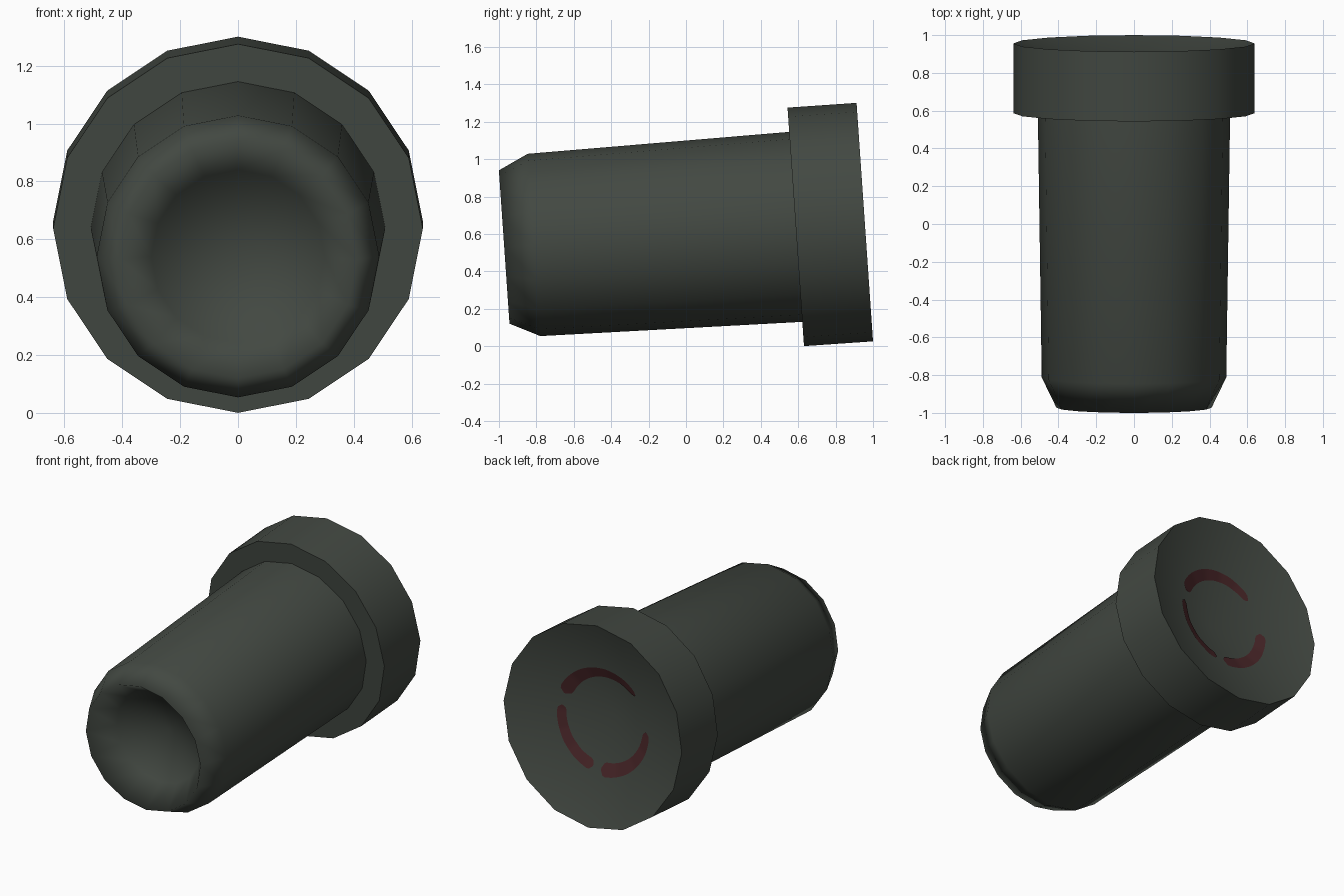
import bpy, bmesh, math
from mathutils import Matrix

if "Cube" in bpy.data.objects:
    bpy.data.objects.remove(bpy.data.objects["Cube"])

SIDES = 16
LENGTH = 1.9325        # along the axis, tip rim to flange rim
FLANGE_R = 0.639
DISH = 0.23            # depth of the dish in the flange back
TILT = math.radians(3.95)
PLACE = Matrix.Translation((0, -0.972, 0.53)) @ Matrix.Rotation(TILT - math.pi / 2, 4, 'X')


def material(name, rgb):
    m = bpy.data.materials.new(name)
    m.diffuse_color = (*rgb, 1)
    m.use_nodes = True
    m.node_tree.nodes["Principled BSDF"].inputs["Base Color"].default_value = m.diffuse_color
    return m


dark = material("dark_grey_green", (0.055, 0.065, 0.054))
red = material("dull_red", (0.062, 0.018, 0.02))


def finish(bm, name, mat, limit):
    for f in bm.faces:
        f.smooth = True
    for e in bm.edges:
        e.smooth = e.calc_face_angle(0) < limit
    bm.transform(PLACE)
    me = bpy.data.meshes.new(name)
    bm.to_mesh(me)
    bm.free()
    me.materials.append(mat)
    ob = bpy.data.objects.new(name, me)
    bpy.context.collection.objects.link(ob)


def lathe(name, profile, limit):
    bm = bmesh.new()
    rings = []
    for r, s in profile:
        rings.append([bm.verts.new((r * math.cos(i * math.tau / SIDES),
                                    r * math.sin(i * math.tau / SIDES), s))
                      for i in range(SIDES)])
    for a, b in zip(rings, rings[1:]):
        for i in range(SIDES):
            j = (i + 1) % SIDES
            bm.faces.new((a[i], a[j], b[j], b[i]))
    bmesh.ops.remove_doubles(bm, verts=bm.verts, dist=1e-5)
    finish(bm, name, dark, limit)


# shaft with a hollowed, soft-rimmed tip
lathe("shaft", [(0, 0.27), (0.30, 0.16), (0.411, 0), (0.4885, 0.16), (0.509, LENGTH - 0.37)], 4)

# flange with a shallow dished back
lathe("flange", [(0.509, LENGTH - 0.37), (FLANGE_R, LENGTH - 0.37),
                 (FLANGE_R, LENGTH), (0, LENGTH - DISH)], math.radians(50))


def dish_point(deg, r):
    # point lying just above the faceted dish
    step = math.tau / SIDES
    t = -math.radians(deg)
    off = (t % step) - step / 2
    flat = r * math.cos(off) / (FLANGE_R * math.cos(step / 2))
    return (r * math.cos(t), r * math.sin(t), LENGTH - DISH * (1 - flat) + 0.005)


# painted arcs: start angle, end angle, half width at start and end
bm = bmesh.new()
for start, end, w0, w1 in ((20, 135, 0.042, 0.02), (-78, 5, 0.033, 0.026), (-181, -89, 0.03, 0.042)):
    n = 28
    prev = None
    for k in range(n + 1):
        u = k / n
        # rounded ends
        cap = math.sqrt(max(0.03, 1 - max(0, abs(2 * u - 1) - 0.86) ** 2 / 0.14 ** 2))
        w = (w0 + (w1 - w0) * u) * cap
        deg = start + (end - start) * u
        cur = [bm.verts.new(dish_point(deg, 0.302 + d)) for d in (-w, w)]
        if prev:
            bm.faces.new((prev[0], cur[0], cur[1], prev[1]))
        prev = cur
bm.normal_update()
for f in bm.faces:
    if f.normal.z < 0:
        f.normal_flip()
finish(bm, "back_arcs", red, math.radians(40))
